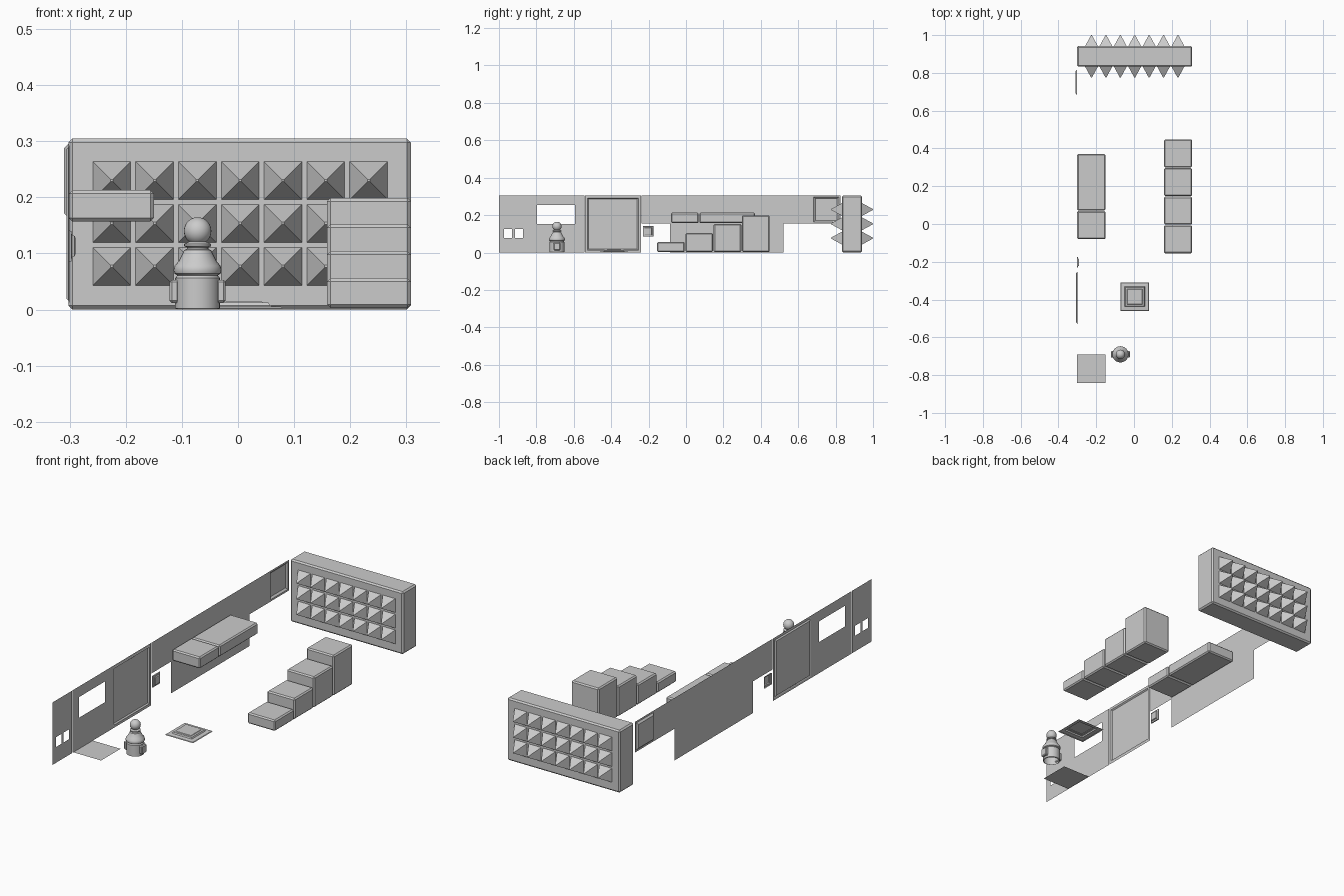
import bpy, bmesh, math
from mathutils import Matrix, Vector

if "Cube" in bpy.data.objects:
    bpy.data.objects.remove(bpy.data.objects["Cube"])

WALL_X = -0.302


def finish(name, bm, smooth=None):
    mesh = bpy.data.meshes.new(name)
    bm.to_mesh(mesh)
    bm.free()
    ob = bpy.data.objects.new(name, mesh)
    bpy.context.collection.objects.link(ob)
    if smooth:
        bpy.ops.object.select_all(action='DESELECT')
        ob.select_set(True)
        bpy.context.view_layer.objects.active = ob
        bpy.ops.object.shade_smooth_by_angle(angle=math.radians(smooth))
    return ob


def block(name, lo, hi, bevel=0.006):
    lo, hi = Vector(lo), Vector(hi)
    bm = bmesh.new()
    bmesh.ops.create_cube(bm, size=1, matrix=Matrix.Translation((lo + hi) / 2)
                          @ Matrix.Diagonal((*(hi - lo), 1)))
    bmesh.ops.bevel(bm, geom=bm.edges[:], offset=bevel, segments=1,
                    profile=0.5, affect='EDGES')
    return finish(name, bm)


def nested(name, levels, place, fill=True):
    """Concentric rectangles (half width, half height, depth), bridged."""
    bm = bmesh.new()
    rings = [[bm.verts.new(place(su * u, sv * v, d))
              for su, sv in ((-1, -1), (1, -1), (1, 1), (-1, 1))]
             for u, v, d in levels]
    for a, b in zip(rings, rings[1:]):
        for i in range(4):
            j = (i + 1) % 4
            bm.faces.new((a[i], a[j], b[j], b[i]))
    if fill:
        bm.faces.new(rings[-1])
    return finish(name, bm)


def on_wall(y, z):
    return lambda u, v, d: (WALL_X + d, y + u, z + v)


def wall_quads(name, rects):
    bm = bmesh.new()
    for y0, y1, z0, z1 in rects:
        bm.faces.new([bm.verts.new((WALL_X, y, z)) for y, z in
                      ((y0, z0), (y1, z0), (y1, z1), (y0, z1))])
    return finish(name, bm)


# Spiked wall block with spikes on both faces
block("spike_wall", (-0.302, 0.833, 0), (0.308, 0.942, 0.305), 0.007)
bm = bmesh.new()
for side in (-1, 1):
    for col in range(7):
        for row in range(3):
            tip = (Matrix.Translation((-0.225 + col * 0.0763, 0.8875 + side * 0.082,
                                       0.077 + row * 0.0765))
                   @ Matrix.Rotation(-side * math.pi / 2, 4, 'X')
                   @ Matrix.Rotation(math.pi / 4, 4, 'Z'))
            bmesh.ops.create_cone(bm, cap_ends=True, segments=4, radius1=0.05,
                                  radius2=0.003, depth=0.061, matrix=tip)
finish("wall_spikes", bm)

# Staircase of four separate blocks
for i, top in enumerate((0.056, 0.104, 0.152, 0.199)):
    y = -0.155 + i * 0.1515
    block(f"step_{i + 1}", (0.159, y, 0.003), (0.308, y + 0.148, top))

# Short and long ledge blocks
block("short_ledge", (-0.301, -0.08, 0.157), (-0.15, 0.068, 0.213))
block("long_ledge", (-0.301, 0.072, 0.157), (-0.15, 0.37, 0.213))

# Plain wall panels: full height, high strip and small tiles
T, M = 0.305, 0.155
wall_quads("full_wall_panels", [(-0.085, 0.068, 0, T), (0.068, 0.22, 0, T),
                                (0.22, 0.52, 0, T)])
wall_quads("high_wall_panels", [(0.52, 0.675, M, T), (-1, -0.848, 0.152, T)])
wall_quads("small_wall_tiles",
           [(-0.238 + i * 0.0765, -0.1615 + i * 0.0765, z, z + 0.075)
            for i in range(2) for z in (M, M + 0.075)])

# Half height panel with twin windows
wall_quads("twin_window_panel",
           [(-1, -0.848, 0, 0.077), (-1, -0.848, 0.125, 0.152),
            (-1, -0.973, 0.077, 0.125), (-0.93, -0.914, 0.077, 0.125),
            (-0.872, -0.848, 0.077, 0.125)])

# Large window panel with an opening
y0, y1, a, b, lo, hi = -0.847, -0.543, -0.797, -0.594, 0.152, 0.253
wall_quads("window_panel", [(y0, y1, 0, lo), (y0, y1, hi, T),
                            (y0, a, lo, hi), (b, y1, lo, hi)])

# Door and hatch, both with a recessed centre
nested("door", [(0.15, 0.1525, 0), (0.141, 0.1435, 0), (0.136, 0.138, 0.002),
                (0.13, 0.133, -0.004)], on_wall(-0.391, 0.1525))
nested("hatch", [(0.075, 0.075, 0), (0.067, 0.066, 0),
                 (0.058, 0.058, -0.008)], on_wall(0.75, 0.23))

# Wall button
nested("wall_button", [(0.028, 0.028, 0), (0.027, 0.027, 0.005), (0.02, 0.02, 0.006),
                       (0.018, 0.018, 0.011), (0.015, 0.015, 0.012)],
       on_wall(-0.203, 0.113))

# Floor pressure plate
nested("pressure_plate", [(0.076, 0.076, 0.002), (0.073, 0.073, 0.005),
                          (0.053, 0.053, 0.007), (0.05, 0.05, 0.013),
                          (0.04, 0.04, 0.013), (0.038, 0.038, 0.015)],
       lambda u, v, d: (0.004 + u, -0.385 + v, d))

# Flat floor tiles
bm = bmesh.new()
bmesh.ops.create_grid(bm, x_segments=2, y_segments=2, size=0.075,
                      matrix=Matrix.Translation((-0.226, -0.766, 0.001)))
finish("floor_tiles", bm)

# Turned figure: hollow body, collar and round head
profile = [(0.036, 0.0), (0.040, 0.002), (0.040, 0.056), (0.036, 0.061),
           (0.041, 0.064), (0.043, 0.070), (0.041, 0.078), (0.034, 0.086),
           (0.026, 0.102), (0.024, 0.106), (0.019, 0.108), (0.019, 0.111),
           (0.024, 0.113), (0.024, 0.117), (0.015, 0.121)]
C = Matrix.Translation((-0.072, -0.69, 0))
bm = bmesh.new()
pts = [bm.verts.new(C @ Vector((r, 0, z))) for r, z in profile]
edges = [bm.edges.new(p) for p in zip(pts, pts[1:])]
bmesh.ops.spin(bm, geom=pts + edges, cent=C.translation, axis=(0, 0, 1),
               angle=math.tau, steps=24)
bmesh.ops.remove_doubles(bm, verts=bm.verts, dist=1e-4)
bmesh.ops.recalc_face_normals(bm, faces=bm.faces)
finish("figure_body", bm, 35)

bm = bmesh.new()
bmesh.ops.create_uvsphere(bm, u_segments=24, v_segments=14, radius=0.0245,
                          matrix=C @ Matrix.Translation((0, 0, 0.14)))
finish("figure_head", bm, 40)

# Side arms of the figure
for label, s in (("left", -1), ("right", 1)):
    x0, x1 = sorted((-0.072 + s * 0.033, -0.072 + s * 0.05))
    block(f"figure_{label}_arm", (x0, -0.708, 0.012), (x1, -0.672, 0.053), 0.004)
